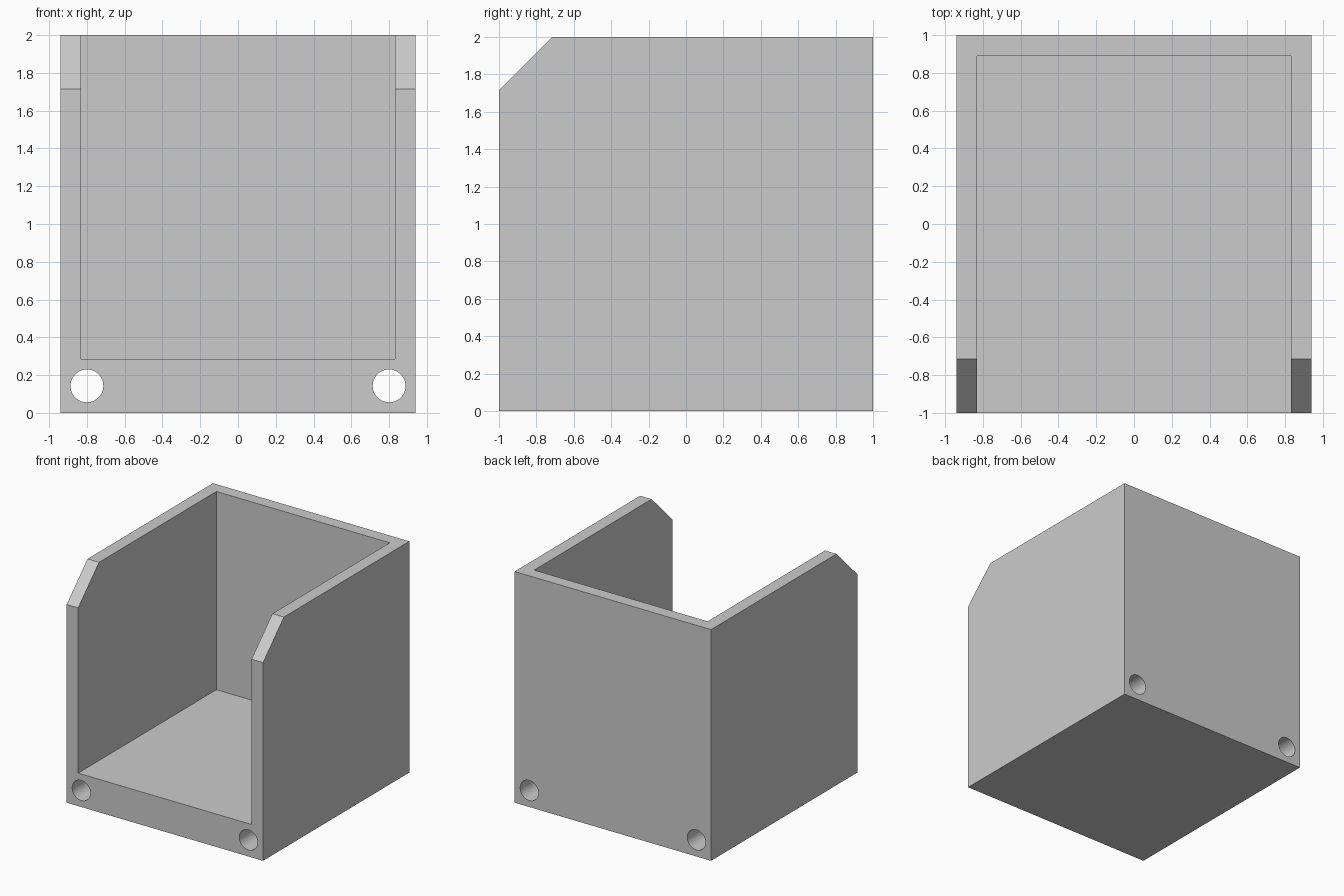
import bpy
import math

old = bpy.data.objects.get("Cube")
if old:
    bpy.data.objects.remove(old, do_unlink=True)

HALF_W, HALF_D, HEIGHT = 0.94, 1.0, 2.0
WALL, FLOOR, CHAMFER = 0.11, 0.285, 0.285
HOLE_X, HOLE_Z, HOLE_R = 0.8, 0.143, 0.087

grey = bpy.data.materials.new("light_grey")
grey.use_nodes = True
grey.diffuse_color = (0.6, 0.6, 0.6, 1)
grey.node_tree.nodes["Principled BSDF"].inputs["Base Color"].default_value = (0.6, 0.6, 0.6, 1)


def extrude_side(name, profile, half_width):
    """Extrude a (y, z) outline symmetrically along x."""
    n = len(profile)
    verts = [(x, y, z) for x in (-half_width, half_width) for y, z in profile]
    faces = [tuple(reversed(range(n))), tuple(range(n, 2 * n))]
    faces += [(i, (i + 1) % n, n + (i + 1) % n, n + i) for i in range(n)]
    mesh = bpy.data.meshes.new(name)
    mesh.from_pydata(verts, [], faces)
    mesh.materials.append(grey)
    obj = bpy.data.objects.new(name, mesh)
    bpy.context.collection.objects.link(obj)
    return obj


def cut(target, cutter):
    """Subtract the cutter, then remove it."""
    mod = target.modifiers.new("cut", "BOOLEAN")
    mod.operation, mod.solver, mod.object = "DIFFERENCE", "EXACT", cutter
    bpy.context.view_layer.objects.active = target
    bpy.ops.object.modifier_apply(modifier=mod.name)
    bpy.data.objects.remove(cutter, do_unlink=True)


# Outer block with the chamfered front top edge
holder = extrude_side("open_box", [
    (-HALF_D, 0), (HALF_D, 0), (HALF_D, HEIGHT),
    (-HALF_D + CHAMFER, HEIGHT), (-HALF_D, HEIGHT - CHAMFER)], HALF_W)

# Cavity open at the top and front
back = HALF_D - WALL
cut(holder, extrude_side("cavity_cutter", [
    (-HALF_D - 0.2, FLOOR), (back, FLOOR),
    (back, HEIGHT + 0.2), (-HALF_D - 0.2, HEIGHT + 0.2)], HALF_W - WALL))

# Two round holes running front to back through the floor
for side in (-1, 1):
    bpy.ops.mesh.primitive_cylinder_add(
        vertices=48, radius=HOLE_R, depth=2 * HALF_D + 0.4,
        location=(side * HOLE_X, 0, HOLE_Z), rotation=(math.pi / 2, 0, 0))
    drill = bpy.context.object
    drill.data.materials.append(grey)
    cut(holder, drill)

# Smooth hole walls, sharp box edges
bpy.ops.object.select_all(action="DESELECT")
holder.select_set(True)
bpy.context.view_layer.objects.active = holder
bpy.ops.object.shade_smooth_by_angle(angle=math.radians(30))
